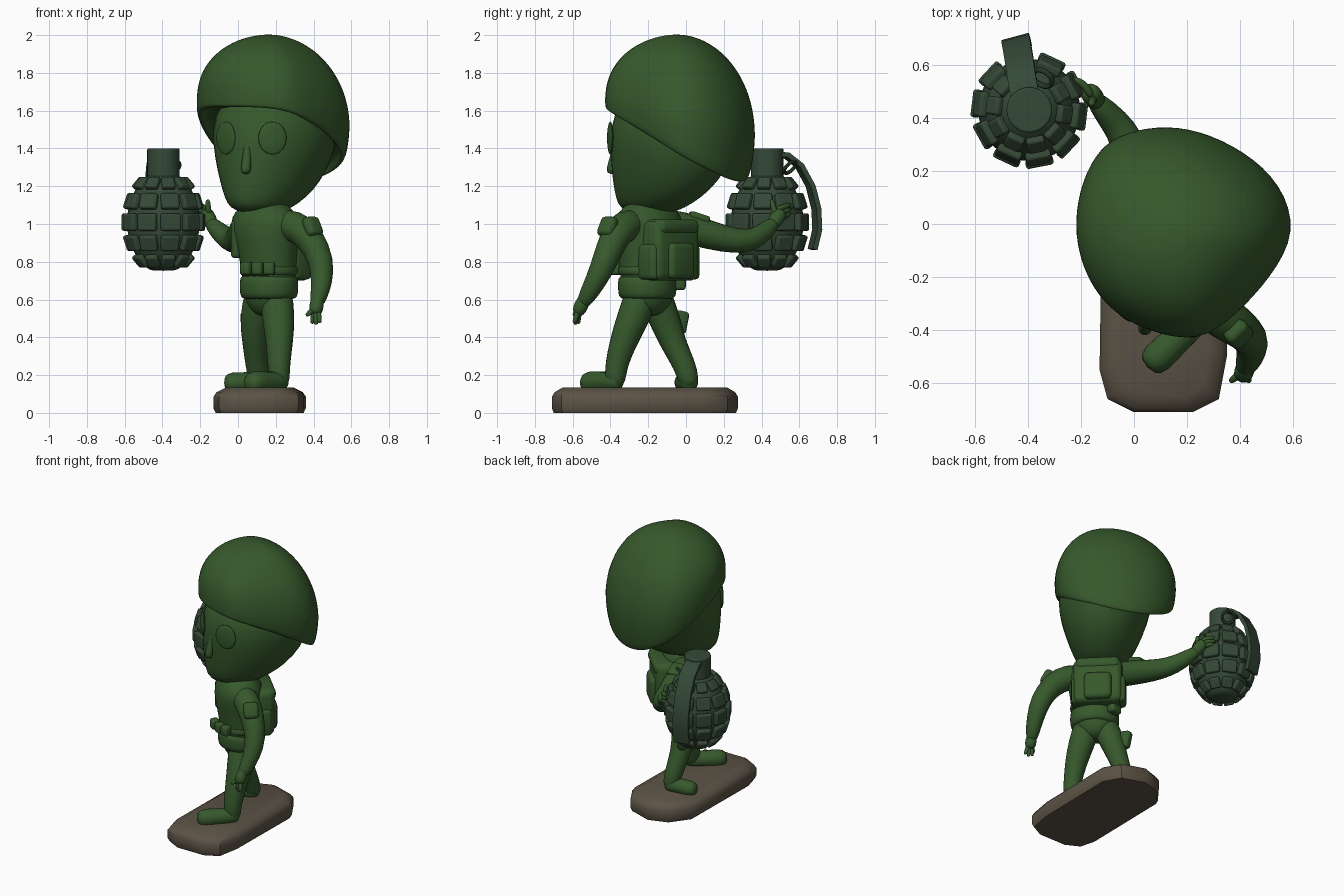
import bpy, bmesh
from math import sin, cos, pi, radians, sqrt, asin
from mathutils import Vector, Matrix

if "Cube" in bpy.data.objects:
    bpy.data.objects.remove(bpy.data.objects["Cube"])


def material(name, rgb):
    m = bpy.data.materials.new(name)
    m.diffuse_color = (*rgb, 1)
    m.use_nodes = True
    m.node_tree.nodes["Principled BSDF"].inputs["Base Color"].default_value = m.diffuse_color
    return m


GREEN = material("army_green", (0.037, 0.1, 0.025))
STEEL = material("dark_green_steel", (0.035, 0.066, 0.037))
EARTH = material("earth", (0.105, 0.085, 0.06))


def finish(name, bm, mat, subsurf=0, bevel=0.0):
    bmesh.ops.recalc_face_normals(bm, faces=bm.faces)
    me = bpy.data.meshes.new(name)
    bm.to_mesh(me)
    bm.free()
    me.materials.append(mat)
    for p in me.polygons:
        p.use_smooth = True
    ob = bpy.data.objects.new(name, me)
    bpy.context.collection.objects.link(ob)
    if bevel:
        b = ob.modifiers.new("bevel", 'BEVEL')
        b.width, b.segments = bevel, 3
    if subsurf:
        s = ob.modifiers.new("smooth", 'SUBSURF')
        s.levels = s.render_levels = subsurf
    return ob


def loft(name, rings, mat=GREEN, subsurf=1):
    bm = bmesh.new()
    vs = [[bm.verts.new(p) for p in r] for r in rings]
    n = len(rings[0])
    for a, b in zip(vs, vs[1:]):
        for i in range(n):
            bm.faces.new((a[i], a[(i + 1) % n], b[(i + 1) % n], b[i]))
    bm.faces.new(vs[0][::-1])
    bm.faces.new(vs[-1])
    return finish(name, bm, mat, subsurf)


def ellipse(cx, cy, z, a, b, deg, n=20):
    rot = Matrix.Rotation(radians(deg), 3, 'Z')
    return [Vector((cx, cy, z)) + rot @ Vector((a * cos(2 * pi * i / n), b * sin(2 * pi * i / n), 0))
            for i in range(n)]


def tube(name, pts, radii, mat=GREEN, n=12):
    """Round limb along a path with rounded ends."""
    pts = [Vector(p) for p in pts]
    tans = [(pts[min(i + 1, len(pts) - 1)] - pts[max(i - 1, 0)]).normalized() for i in range(len(pts))]
    st = [(pts[0] - tans[0] * radii[0] * .7, radii[0] * .6, tans[0])]
    st += list(zip(pts, radii, tans))
    st += [(pts[-1] + tans[-1] * radii[-1] * .7, radii[-1] * .6, tans[-1])]
    q = tans[0].to_track_quat('Z', 'Y')
    prev, rings = tans[0], []
    for p, r, t in st:
        q = prev.rotation_difference(t) @ q
        prev = t
        rings.append([p + q @ Vector((r * 1.03 * cos(2 * pi * i / n), r * 1.03 * sin(2 * pi * i / n), 0))
                      for i in range(n)])
    return loft(name, rings, mat)


def box(name, loc, size, rz=0, rx=0, mat=GREEN, bevel=0.02):
    bm = bmesh.new()
    bmesh.ops.create_cube(bm, size=1, matrix=Matrix.Diagonal((*size, 1)))
    ob = finish(name, bm, mat, 0, bevel)
    ob.location = loc
    ob.rotation_euler = (radians(rx), 0, radians(rz))
    return ob


# Base: rounded slab with clipped corners
outline = [(-.13, -.55), (-.1, -.66), (.0, -.71), (.22, -.71), (.32, -.66), (.35, -.5),
           (.36, .1), (.29, .22), (.12, .275), (-.02, .23), (-.12, .1)]
loft("base", [[Vector((.115 + (x - .115) * s, -.22 + (y + .22) * t, z)) for x, y in outline]
              for s, t, z in ((.95, .98, 0), (1, 1, .025), (1, 1, .085), (.93, .97, .11), (.72, .88, .135))],
     EARTH, 0)

# Legs and boots
tube("front_leg", [(.2, -.23, .64), (.215, -.28, .5), (.22, -.335, .37), (.215, -.37, .25), (.22, -.375, .17)],
     [.09, .088, .072, .06, .056])
tube("back_leg", [(.125, -.17, .64), (.09, -.115, .5), (.09, -.07, .37), (.1, -.005, .25), (.11, .015, .17)],
     [.09, .085, .068, .06, .056])
tube("front_boot", [(.225, -.375, .165), (.15, -.445, .162), (.082, -.51, .16)], [.056, .055, .066])
tube("back_boot", [(.11, .015, .165), (.03, .0, .162), (-.035, -.01, .16)], [.057, .052, .058])

# Torso, jacket hem and belt; chest turned towards -x -y
loft("torso", [ellipse(*r, 135) for r in (
    (.16, -.2, .51, .05, .06), (.165, -.2, .55, .11, .1), (.165, -.2, .61, .145, .13), (.165, -.205, .74, .155, .137),
    (.158, -.205, .86, .17, .15), (.145, -.2, .97, .205, .165), (.145, -.2, 1.04, .21, .15),
    (.14, -.2, 1.085, .15, .12), (.14, -.19, 1.13, .1, .1))])
for nm, zs in (("jacket_hem", (.6, .61, .665, .72, .73)), ("belt", (.72, .73, .75, .775, .785))):
    loft(nm, [ellipse(.164, -.205, z, a, a * .92, 135) for z, a in zip(zs, (.135, .16, .165, .163, .14))])
for i, (x, y, r) in enumerate(((.045, -.33, -38), (.105, -.36, -25), (.165, -.375, -8))):
    box(f"belt_pouch_{i}", (x, y, .765), (.06, .055, .07), r, bevel=.016)
box("hip_pouch", (.14, -.035, .70), (.09, .06, .1), 10, bevel=.018)
box("thigh_holster", (.05, -.03, .48), (.06, .075, .12), 20, -12, bevel=.02)
box("chest_strap", (-.005, -.2, .92), (.05, .06, .2), -60, bevel=.018)

# Backpack with flap and pockets
box("backpack", (.225, -.095, .86), (.32, .18, .32), -45, bevel=.04)
box("pack_flap", (.235, -.083, .985), (.29, .17, .08), -45, bevel=.032)
box("pack_pocket", (.275, -.04, .805), (.18, .09, .19), -45, bevel=.028)
for s in (-1, 1):
    box("pack_side_pocket", (.225 + s * .105, -.09 - s * .105, .80), (.06, .13, .19), -45, bevel=.025)

# Arms with shoulder patches and hands
tube("left_arm", [(.24, -.28, 1.0), (.34, -.355, .98), (.425, -.41, .86), (.45, -.45, .75),
                  (.435, -.51, .64), (.42, -.54, .59)], [.085, .086, .072, .064, .05, .04])
tube("left_hand", [(.42, -.54, .6), (.413, -.565, .545)], [.036, .04])
for i, (dx, dy, dz) in enumerate(((.02, -.025, -.055), (.0, -.02, -.065), (-.02, -.005, -.06), (-.045, -.025, -.02))):
    tube(f"left_finger_{i}", [(.413 + dx * .5, -.565 + dy * .3, .54), (.413 + dx, -.565 + dy, .54 + dz)],
         [.017, .013], n=8)
box("left_shoulder_patch", (.395, -.415, .985), (.1, .06, .11), 45, -28, bevel=.025)
tube("right_arm", [(.06, -.1, 1.0), (.03, .05, .965), (.005, .2, .92), (-.025, .32, .905),
                   (-.075, .39, .935), (-.14, .46, 1.0)], [.085, .082, .072, .064, .056, .04])
box("right_shoulder_patch", (.03, .07, 1.035), (.09, .11, .04), 10, -18, bevel=.016)
tube("right_hand", [(-.14, .46, 1.0), (-.165, .495, 1.05)], [.038, .042])
for i in range(3):
    tube(f"right_finger_{i}", [(-.165, .49, 1.03 + i * .025), (-.19, .53, 1.045 + i * .025),
                               (-.225, .545, 1.05 + i * .025)], [.017, .016, .013], n=8)
tube("right_thumb", [(-.155, .47, 1.06), (-.16, .455, 1.12)], [.018, .014], n=8)

# Head: egg that narrows to the jaw
loft("head", [ellipse(*r, 230) for r in (
    (.12, -.18, 1.055, .11, .08), (.12, -.18, 1.085, .195, .145), (.145, -.145, 1.14, .255, .19),
    (.17, -.11, 1.22, .31, .235), (.19, -.075, 1.35, .353, .29), (.198, -.06, 1.5, .375, .318),
    (.19, -.06, 1.65, .31, .28), (.18, -.055, 1.75, .15, .15))])


def face_point(phi, z, out=0.0):
    """Point and outward heading on the front of the head."""
    a, b, f = .363, .31, radians(230)
    p = radians(phi)
    u, v = Vector((cos(f), sin(f), 0)), Vector((-sin(f), cos(f), 0))
    n = (u * cos(p) / a + v * sin(p) / b).normalized()
    return Vector((.197, -.065, z)) + u * a * cos(p) + v * b * sin(p) + n * out, n


for nm, phi in (("right_eye", -8), ("left_eye", 42)):
    p, n = face_point(phi, 1.455, -.004)
    bm = bmesh.new()
    bmesh.ops.create_uvsphere(bm, u_segments=20, v_segments=12, radius=1)
    ob = finish(nm, bm, GREEN)
    ob.scale, ob.location = (.015, .075, .087), p
    ob.rotation_euler = n.to_track_quat('X', 'Z').to_euler()
tube("nose", [face_point(17, z, o)[0] for z, o in ((1.43, -.022), (1.35, -.01), (1.285, .006))],
     [.018, .024, .03], n=10)
tube("mouth", [face_point(phi, 1.2, o)[0] for phi, o in ((8, -.042), (17, -.036), (26, -.042))],
     [.012, .016, .012], n=8)

# Helmet: rim outline (x, y, z); wall bulges from the rim to a spring line, then a dome
rim = [(-.22, -.04, 1.6), (-.17, -.21, 1.62), (-.075, -.33, 1.62), (.06, -.4, 1.62), (.245, -.44, 1.61),
       (.38, -.34, 1.55), (.51, -.2, 1.47), (.61, -.03, 1.36), (.55, .15, 1.28), (.415, .27, 1.23),
       (.245, .35, 1.22), (.09, .366, 1.25), (-.06, .33, 1.32), (-.14, .26, 1.4), (-.2, .13, 1.5)]


def wall(k, u):
    out = []
    for x, y, z in rim:
        low = 1 - .2 * max(0, 1.6 - z)
        s = k * 1.02 * (low + (1 - low) * sin(u * pi / 2))
        out.append(Vector((.19 + (x - .19) * s, -.035 + (y + .035) * s, z + u * (.06 + (1.62 - z) * .5))))
    return out


def dome(deg):
    h, base = sin(radians(deg)), wall(1, 1)
    k = cos(radians(deg))
    cx, cy = .19 - .025 * h, -.035 - .01 * h
    return [Vector((cx + (p.x - .19) * k, cy + (p.y + .035) * k, p.z + (2.004 - p.z) * h)) for p in base]


loft("helmet", [wall(.86, .3), wall(.9, .03), wall(.96, -.03), wall(.995, .1), wall(1, .4), wall(1, .7)]
     + [dome(d) for d in (0, 12, 25, 38, 51, 64, 76, 86)], subsurf=2)

# Grenade: egg body, studs in rows, neck
G = Vector((-.395, .43, 1.01))


def egg(dz):
    return .2 * sqrt(1 - (dz / .272) ** 2)


loft("grenade_body", [ellipse(G.x, G.y, G.z + z, egg(z), egg(z), 0)
                      for z in (-.258, -.245, -.21, -.14, -.05, .05, .14, .21, .245, .258)], STEEL)
bm = bmesh.new()
for dz, h in ((-.205, .072), (-.11, .085), (0, .092), (.11, .085), (.205, .072)):
    r = egg(dz)
    n = Vector((r / .04, 0, dz / .074)).normalized()
    for i in range(10):
        a = radians(-79 + 36 * i)
        m = (Matrix.Translation(G + Vector((r * cos(a), r * sin(a), dz)))
             @ Matrix.Rotation(a, 4, 'Z') @ Matrix.Rotation(-asin(n.z), 4, 'Y')
             @ Matrix.Diagonal((.036, r * .53, h, 1)))
        bmesh.ops.create_cube(bm, size=1, matrix=m)
finish("grenade_studs", bm, STEEL, 0, .011)
bm = bmesh.new()
bmesh.ops.create_cone(bm, cap_ends=True, segments=24, radius1=.086, radius2=.086, depth=.17,
                      matrix=Matrix.Translation((G.x, G.y, 1.315)))
finish("grenade_neck", bm, STEEL, 0, .008)

# Safety lever: bent strip down the back of the grenade
P = [Vector(p) for p in ((-.405, .45, 1.375), (-.42, .53, 1.365), (-.43, .6, 1.31), (-.44, .66, 1.2),
                         (-.445, .69, 1.08), (-.445, .695, .97), (-.44, .67, .865))]
side = Vector((.052, .014, 0))
rings = []
for i, p in enumerate(P):
    t = (P[min(i + 1, 6)] - P[max(i - 1, 0)]).normalized()
    nrm = side.cross(t).normalized() * .013
    rings.append([p - side - nrm, p + side - nrm, p + side + nrm, p - side + nrm])
loft("safety_lever", rings, STEEL, 0)

# Pull ring
bpy.ops.mesh.primitive_torus_add(major_radius=.04, minor_radius=.01, major_segments=24, minor_segments=8,
                                 location=(-.345, .55, 1.3), rotation=(radians(50), 0, radians(-35)))
ring = bpy.context.object
ring.name = "pull_ring"
ring.data.materials.append(STEEL)

# Keep crisp edges on hard parts
bpy.ops.object.select_all(action='DESELECT')
for nm in ("base", "safety_lever", "pull_ring", "grenade_neck", "grenade_studs"):
    bpy.data.objects[nm].select_set(True)
bpy.context.view_layer.objects.active = ring
bpy.ops.object.shade_smooth_by_angle(angle=radians(35))
